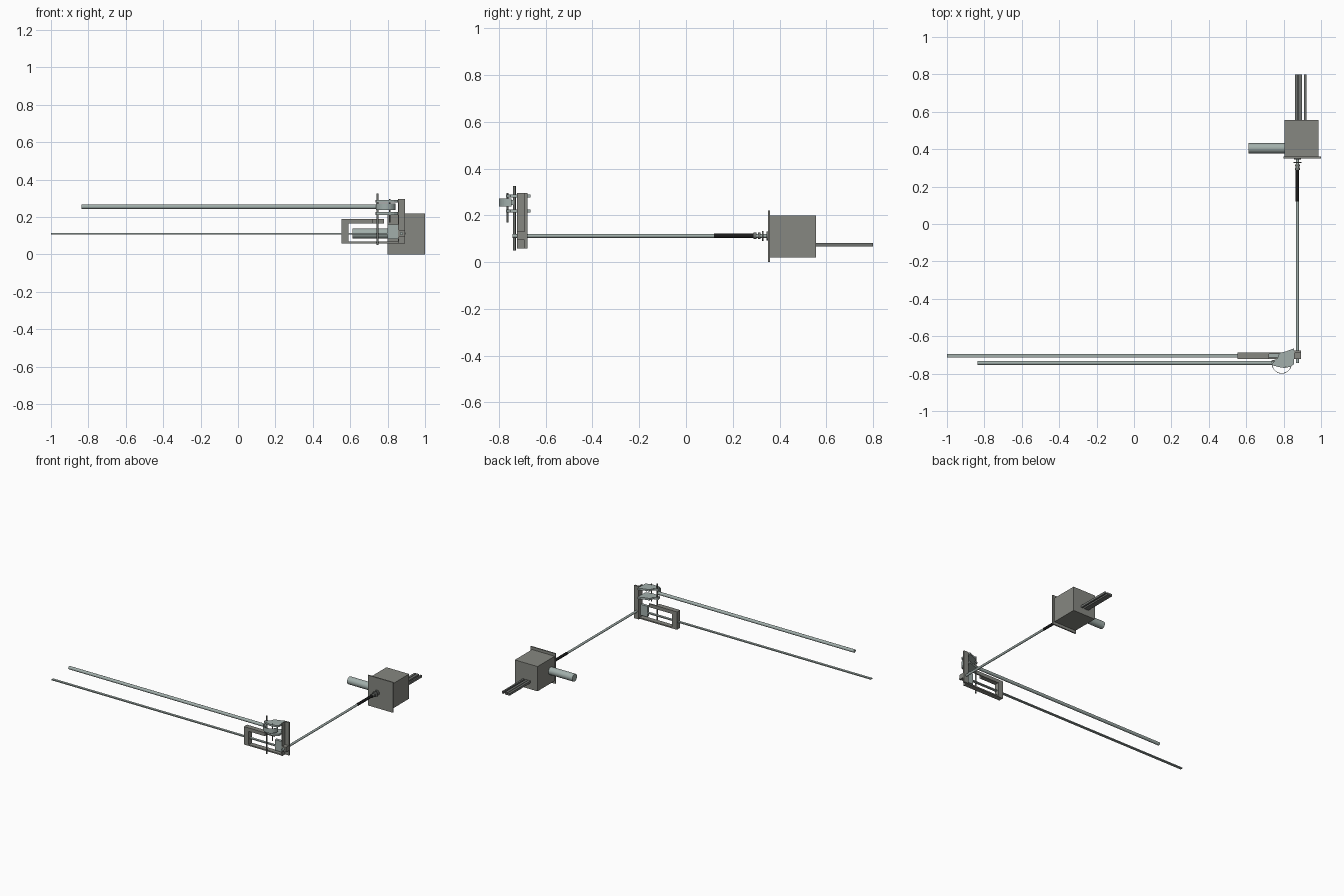
import bpy, bmesh, math
from mathutils import Vector

if "Cube" in bpy.data.objects:
    bpy.data.objects.remove(bpy.data.objects["Cube"])


def mat(name, c):
    m = bpy.data.materials.new(name)
    m.diffuse_color = (*c, 1)
    m.use_nodes = True
    m.node_tree.nodes["Principled BSDF"].inputs["Base Color"].default_value = m.diffuse_color
    return m


GREY = mat("warm grey metal", (0.24, 0.245, 0.22))
STEEL = mat("pale steel", (0.36, 0.43, 0.41))
DARK = mat("dark steel", (0.16, 0.17, 0.16))
BLACK = mat("black rubber", (0.01, 0.01, 0.01))


def finish(name, bm, m):
    bmesh.ops.recalc_face_normals(bm, faces=bm.faces)
    me = bpy.data.meshes.new(name)
    bm.to_mesh(me)
    bm.free()
    me.materials.append(m)
    ob = bpy.data.objects.new(name, me)
    bpy.context.collection.objects.link(ob)
    return ob


def box(name, x, y, z, m):
    bm = bmesh.new()
    bmesh.ops.create_cube(bm, size=1)
    for v in bm.verts:
        v.co = Vector([(r[0] + r[1]) / 2 + c * (r[1] - r[0]) for r, c in zip((x, y, z), v.co)])
    return finish(name, bm, m)


def rod(name, a, b, r, m, n=24):
    a, b = Vector(a), Vector(b)
    bm = bmesh.new()
    bmesh.ops.create_cone(bm, cap_ends=True, segments=n, radius1=r, radius2=r, depth=(b - a).length)
    q = (b - a).to_track_quat('Z', 'Y')
    for v in bm.verts:
        v.co = q @ v.co + (a + b) / 2
    for f in bm.faces:
        f.smooth = len(f.verts) == 4
    for e in bm.edges:
        e.smooth = all(f.smooth for f in e.link_faces)
    return finish(name, bm, m)


def plate(name, pts, z0, z1, m):
    bm = bmesh.new()
    f = bm.faces.new([bm.verts.new((x, y, z0)) for x, y in pts])
    ext = bmesh.ops.extrude_face_region(bm, geom=[f])["geom"]
    for v in ext:
        if isinstance(v, bmesh.types.BMVert):
            v.co.z = z1
    return finish(name, bm, m)


# gearbox housing with its mounting flange
box("gearbox_housing", (0.805, 0.987), (0.358, 0.557), (0.02, 0.2), GREY)
box("mounting_flange", (0.8, 1.0), (0.351, 0.36), (0.0, 0.22), GREY)

# motor on the left of the housing
rod("motor", (0.613, 0.405, 0.112), (0.806, 0.405, 0.112), 0.027, STEEL)

# rails behind the housing
for i, (x0, x1) in enumerate([(0.86, 0.876), (0.88, 0.898), (0.91, 0.922)]):
    box(f"rear_rail_{i}", (x0, x1), (0.55, 0.8), (0.066, 0.082), DARK)
box("rear_rail_web", (0.86, 0.898), (0.55, 0.8), (0.066, 0.072), DARK)

# drive shaft, sleeve and coupling discs
SX, SZ = 0.874, 0.112
rod("drive_shaft", (SX, -0.742, SZ), (SX, 0.355, SZ), 0.008, STEEL)
rod("shaft_sleeve", (SX, 0.12, SZ), (SX, 0.3, SZ), 0.0095, BLACK)
for i, (y0, y1, r) in enumerate([(0.288, 0.302, 0.014), (0.308, 0.318, 0.014), (0.326, 0.331, 0.021), (0.345, 0.352, 0.019)]):
    rod(f"coupling_disc_{i}", (SX, y0, SZ), (SX, y1, SZ), r, DARK)

# upright angle post
box("upright_plate", (0.855, 0.893), (-0.69, -0.677), (0.058, 0.296), GREY)
box("upright_web", (0.855, 0.862), (-0.723, -0.68), (0.058, 0.296), GREY)
box("shaft_bearing", (0.856, 0.893), (-0.723, -0.69), (0.094, 0.13), GREY)

# rectangular guide frame
FY = (-0.722, -0.686)
box("frame_end", (0.553, 0.592), FY, (0.06, 0.19), GREY)
box("frame_top_bar", (0.553, 0.78), (-0.695, -0.686), (0.165, 0.19), GREY)
box("frame_top_flange", (0.553, 0.722), FY, (0.165, 0.19), GREY)
box("frame_bottom_bar", (0.553, 0.86), FY, (0.06, 0.069), GREY)
box("slider_block", (0.8, 0.855), (-0.718, -0.698), (0.082, 0.16), STEEL)

# long flat push strip and the upper tube
box("push_strip", (-1.0, 0.8), (-0.714, -0.696), (0.108, 0.115), STEEL)
rod("upper_tube", (-0.838, -0.743, 0.255), (0.75, -0.743, 0.255), 0.0115, STEEL)

# swivel plates with rounded fan outline
fan = [(0.855, -0.665), (0.855, -0.75), (0.835, -0.763), (0.805, -0.77), (0.775, -0.765),
       (0.738, -0.755), (0.735, -0.73), (0.765, -0.722), (0.777, -0.69), (0.81, -0.682)]
plate("swivel_plate_top", fan, 0.277, 0.29, STEEL)
plate("swivel_plate_bottom", fan, 0.212, 0.226, STEEL)

# thin curved guard around the swivel
CX, CY, N = 0.79, -0.747, 20
arc = [math.pi + math.pi * i / N for i in range(N + 1)]
pts = [(CX + 0.053 * math.cos(t), CY + 0.053 * math.sin(t)) for t in arc]
pts += [(CX + 0.05 * math.cos(t), CY + 0.05 * math.sin(t)) for t in reversed(arc)]
plate("curved_guard", pts, 0.238, 0.272, STEEL)

# vertical pins
rod("long_pin", (0.746, -0.734, 0.05), (0.746, -0.734, 0.325), 0.006, DARK, 16)
rod("short_pin", (0.812, -0.763, 0.17), (0.812, -0.763, 0.296), 0.004, DARK, 16)
